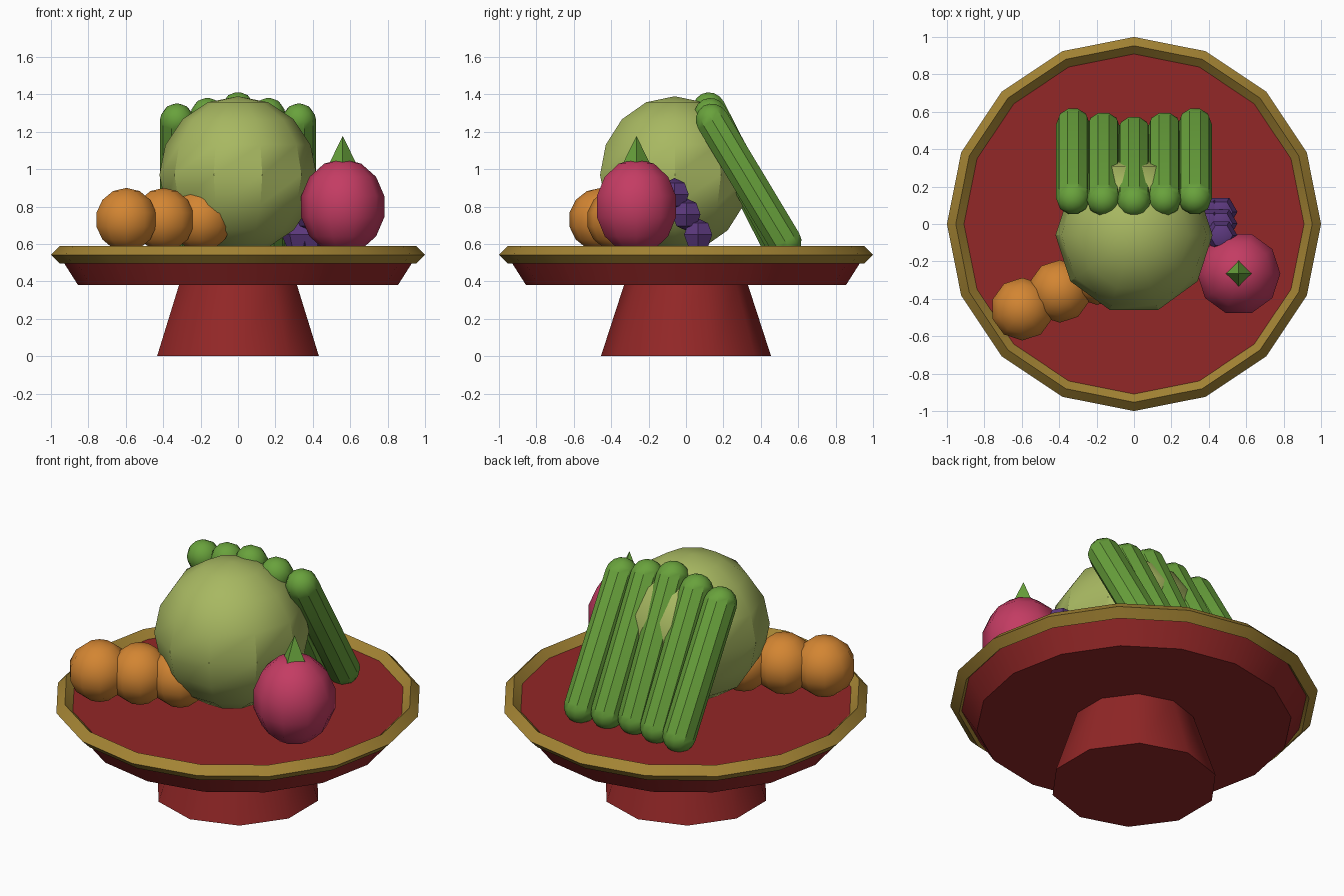
import bpy, bmesh, math
from mathutils import Vector

if "Cube" in bpy.data.objects:
    bpy.data.objects.remove(bpy.data.objects["Cube"])


def material(name, r, g, b):
    m = bpy.data.materials.new(name)
    m.diffuse_color = (r, g, b, 1)
    m.use_nodes = True
    m.node_tree.nodes["Principled BSDF"].inputs["Base Color"].default_value = m.diffuse_color
    return m


RED = material("lacquer red", 0.29, 0.020, 0.020)
GOLD = material("gold rim", 0.37, 0.23, 0.034)
MELON = material("pale green", 0.39, 0.48, 0.12)
GREEN = material("leaf green", 0.14, 0.36, 0.045)
ORANGE = material("orange", 0.65, 0.235, 0.032)
PINK = material("magenta pink", 0.55, 0.045, 0.125)
PURPLE = material("grape purple", 0.105, 0.040, 0.205)


def lathe(name, profile, sides, mat, loc=(0, 0, 0), phase=0.0, closed=False, axis=None):
    """Spin (radius, height) points around z; radius 0 becomes a pole."""
    bm = bmesh.new()
    rings = []
    for r, z in profile:
        if r < 1e-5:
            rings.append([bm.verts.new((0, 0, z))] * sides)
        else:
            rings.append([bm.verts.new((r * math.cos(phase + math.tau * i / sides),
                                        r * math.sin(phase + math.tau * i / sides), z))
                          for i in range(sides)])
    pairs = list(zip(rings, rings[1:]))
    if closed:
        pairs.append((rings[-1], rings[0]))
    for a, b in pairs:
        for i in range(sides):
            j = (i + 1) % sides
            bm.faces.new(list(dict.fromkeys((a[i], a[j], b[j], b[i]))))
    if not closed:
        for ring in (rings[0], rings[-1]):
            if ring[0] is not ring[1]:
                bm.faces.new(ring)
    bmesh.ops.recalc_face_normals(bm, faces=bm.faces)
    me = bpy.data.meshes.new(name)
    bm.to_mesh(me)
    bm.free()
    me.materials.append(mat)
    ob = bpy.data.objects.new(name, me)
    bpy.context.collection.objects.link(ob)
    ob.location = loc
    if axis is not None:
        ob.rotation_euler = axis.to_track_quat('Z', 'Y').to_euler()
    bpy.ops.object.select_all(action='DESELECT')
    ob.select_set(True)
    bpy.context.view_layer.objects.active = ob
    bpy.ops.object.shade_smooth_by_angle(angle=math.radians(35))
    return ob


def ball(name, loc, r, h, sides, rings, mat, phase=0.0):
    prof = [(r * math.sin(math.pi * i / rings), -h * math.cos(math.pi * i / rings))
            for i in range(rings + 1)]
    return lathe(name, prof, sides, mat, loc, phase)


def capsule(name, a, b, r, mat, sides=10, steps=4):
    a, b = Vector(a), Vector(b)
    length = (b - a).length
    q = [math.pi / 2 * i / steps for i in range(steps + 1)]
    prof = [(r * math.sin(t), -r * math.cos(t)) for t in q]
    prof += [(r * math.cos(t), length + r * math.sin(t)) for t in q]
    return lathe(name, prof, sides, mat, a, axis=b - a)


# footed tray
lathe("pedestal", [(0.455, 0), (0.33, 0.385)], 10, RED, phase=math.pi / 2)
lathe("tray", [(0.855, 0.38), (0.96, 0.545)], 16, RED)
lathe("tray_rim", [(1.0, 0.542), (0.953, 0.589), (0.906, 0.542), (0.953, 0.495)],
      16, GOLD, closed=True)

# large melon
ball("melon", (0, -0.06, 0.97), 0.42, 0.42, 10, 8, MELON)

# leaning fan of long green fruit, lower towards the outside
for i in range(-2, 3):
    k = abs(i)
    capsule(f"green_fruit_{i + 3}", (0.163 * i, 0.485 + 0.022 * k, 0.615),
            (0.163 * i, 0.125 + 0.008 * k, 1.32 - 0.03 * k), 0.092, GREEN)

# row of oranges
for i in range(3):
    ball(f"orange_{i + 1}", (-0.597 + 0.2 * i, -0.455 + 0.095 * i, 0.73),
         0.172, 0.17, 10, 7, ORANGE, phase=math.pi / 10)

# pink fruit with leaf tip
ball("pink_fruit", (0.56, -0.265, 0.80), 0.228, 0.255, 10, 7, PINK)
lathe("pink_fruit_leaf", [(0.07, 1.035), (0, 1.178)], 4, GREEN, (0.56, -0.265, 0))

# grape cluster, stacked in shortening rows
for row in range(3):
    for col in range(row, 3):
        ball(f"grape_{row}_{col}", (0.32 + 0.073 * col, 0.065 - 0.063 * row, 0.65 + 0.108 * row),
             0.087, 0.087, 6, 4, PURPLE)
